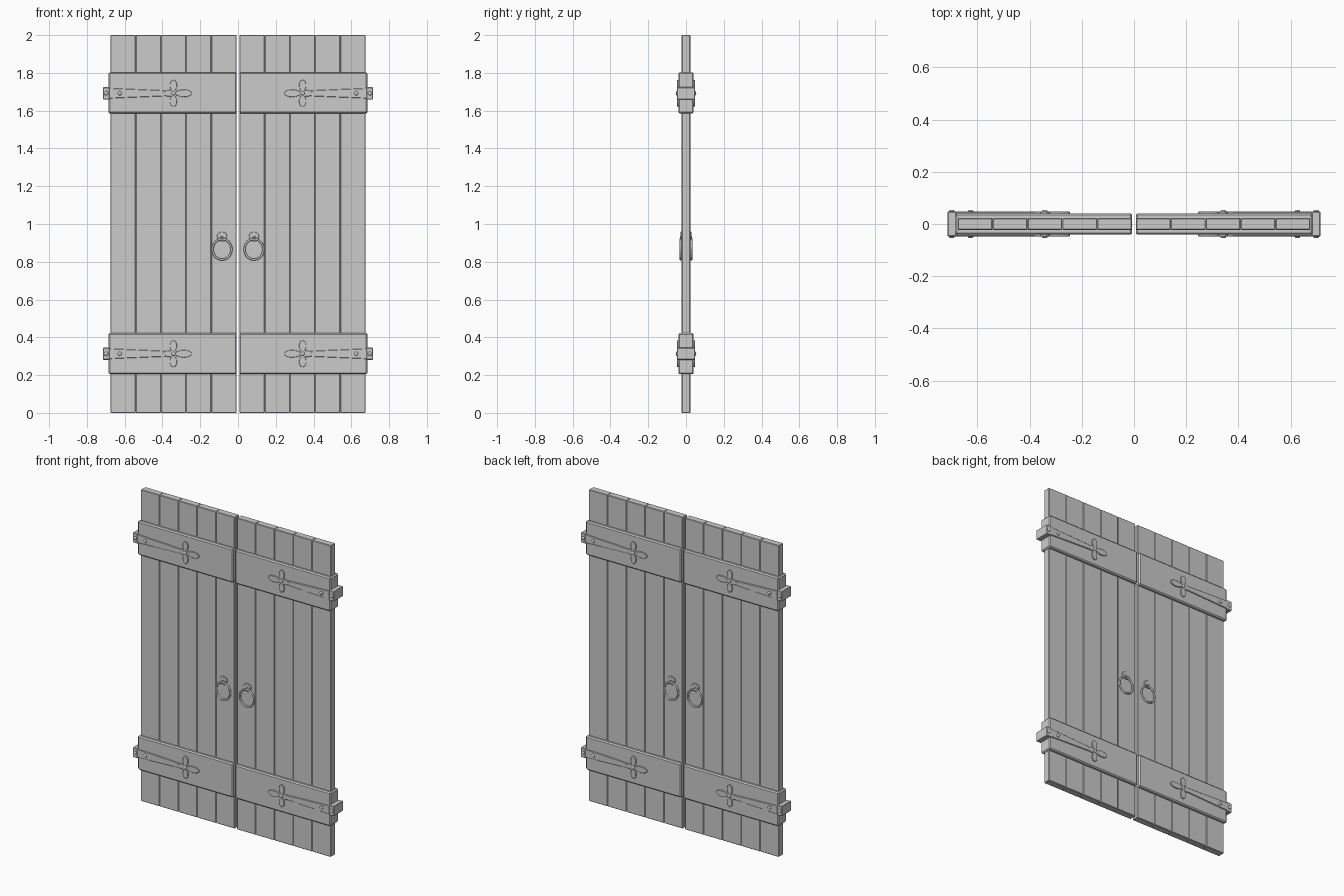
import bpy, bmesh, math
from mathutils import Matrix

if "Cube" in bpy.data.objects:
    bpy.data.objects.remove(bpy.data.objects["Cube"])

grey = bpy.data.materials.new("plain_grey")
grey.diffuse_color = (0.6, 0.6, 0.6, 1)
grey.use_nodes = True
grey.node_tree.nodes["Principled BSDF"].inputs["Base Color"].default_value = grey.diffuse_color


def finish(name, bm, smooth=False, bevel=0):
    bmesh.ops.recalc_face_normals(bm, faces=bm.faces)
    me = bpy.data.meshes.new(name)
    bm.to_mesh(me)
    bm.free()
    ob = bpy.data.objects.new(name, me)
    bpy.context.collection.objects.link(ob)
    me.materials.append(grey)
    if bevel:
        mod = ob.modifiers.new("bevel", 'BEVEL')
        mod.width, mod.segments = bevel, 1
    if smooth:
        bpy.ops.object.select_all(action='DESELECT')
        ob.select_set(True)
        bpy.context.view_layer.objects.active = ob
        bpy.ops.object.shade_smooth_by_angle(angle=math.radians(40))
    return ob


def box(name, x0, x1, hy, z0, z1, bevel):
    bm = bmesh.new()
    bmesh.ops.create_cube(bm, size=1, matrix=Matrix.Translation(((x0 + x1) / 2, 0, (z0 + z1) / 2))
                          @ Matrix.Diagonal((abs(x1 - x0), 2 * hy, z1 - z0, 1)))
    return finish(name, bm, bevel=bevel)


def prism(name, pts, y0, y1, bevel=0, smooth=False):
    """Outline in x, z extruded along y."""
    bm = bmesh.new()
    f = bm.faces.new([bm.verts.new((x, y0, z)) for x, z in pts])
    ext = bmesh.ops.extrude_face_region(bm, geom=[f])
    vs = [v for v in ext["geom"] if isinstance(v, bmesh.types.BMVert)]
    bmesh.ops.translate(bm, verts=vs, vec=(0, y1 - y0, 0))
    return finish(name, bm, smooth, bevel)


def lobe(cx, cz, rx, rz, n=20):
    return [(cx + rx * math.cos(2 * math.pi * i / n), cz + rz * math.sin(2 * math.pi * i / n)) for i in range(n)]


def ring(name, centre, rx, rz, minor, n=36, m=10):
    """Upright ring facing y."""
    bm = bmesh.new()
    rows = []
    for i in range(n):
        a = 2 * math.pi * i / n
        rows.append([bm.verts.new((centre[0] + (rx + minor * math.cos(b)) * math.cos(a),
                                   centre[1] + minor * math.sin(b),
                                   centre[2] + (rz + minor * math.cos(b)) * math.sin(a)))
                     for b in (2 * math.pi * j / m for j in range(m))])
    for i in range(n):
        for j in range(m):
            r, s, k = rows[i], rows[(i + 1) % n], (j + 1) % m
            bm.faces.new((r[j], s[j], s[k], r[k]))
    return finish(name, bm, True)


def rivet(x, z, y, side, r=0.011):
    bm = bmesh.new()
    bmesh.ops.create_uvsphere(bm, u_segments=14, v_segments=8, radius=1,
                              matrix=Matrix.Translation((x, side * y, z)) @ Matrix.Diagonal((r, 0.006, r, 1)))
    finish("rivet", bm, True)


for s in (-1, 1):
    # vertical planks
    w = 0.1335
    for i in range(5):
        x0 = 0.008 + i * w
        box("plank", s * x0, s * (x0 + w - 0.0006), 0.0225, 0, 2, 0.003)

    for z0, z1, zc in ((1.585, 1.803, 1.692), (0.205, 0.423, 0.313)):
        # cross board and tapered hinge strap wrapping its outer end
        box("cross_board", s * 0.007, s * 0.685, 0.041, z0, z1, 0.007)
        prism("hinge_strap", [(s * 0.683, zc - 0.027), (s * 0.34, zc - 0.013),
                              (s * 0.34, zc + 0.013), (s * 0.683, zc + 0.027)], -0.047, 0.047, 0.002)
        box("hinge_end", s * 0.68, s * 0.714, 0.048, zc - 0.032, zc + 0.032, 0.003)
        # cross-shaped strap tip
        for dx, dz, rx, rz in ((0, 0.042, 0.019, 0.029), (0, -0.042, 0.019, 0.029),
                               (-0.055, 0, 0.042, 0.02), (0.022, 0, 0.03, 0.017), (0, 0, 0.02, 0.022)):
            prism("strap_tip", lobe(s * (0.342 + dx), zc + dz, rx, rz), -0.0475, 0.0475, 0.0015, True)
        for side in (-1, 1):
            for x in (0.342, 0.626, 0.698):
                rivet(s * x, zc, 0.0485, side)

    # ring pulls on both faces
    for side in (-1, 1):
        x = s * 0.0845
        arch = [(x + 0.027 * math.cos(a), 0.935 + 0.024 * math.sin(a))
                for a in (math.pi * i / 14 for i in range(15))]
        arch += [(x - 0.02, 0.912), (x + 0.02, 0.912)]
        prism("pull_mount", arch, side * 0.02, side * 0.028, 0.002, True)
        ring("pull_ring", (x, side * 0.029, 0.866), 0.05, 0.054, 0.0055)
        ring("pull_staple", (x, side * 0.027, 0.922), 0.012, 0.012, 0.004, 18, 8)
